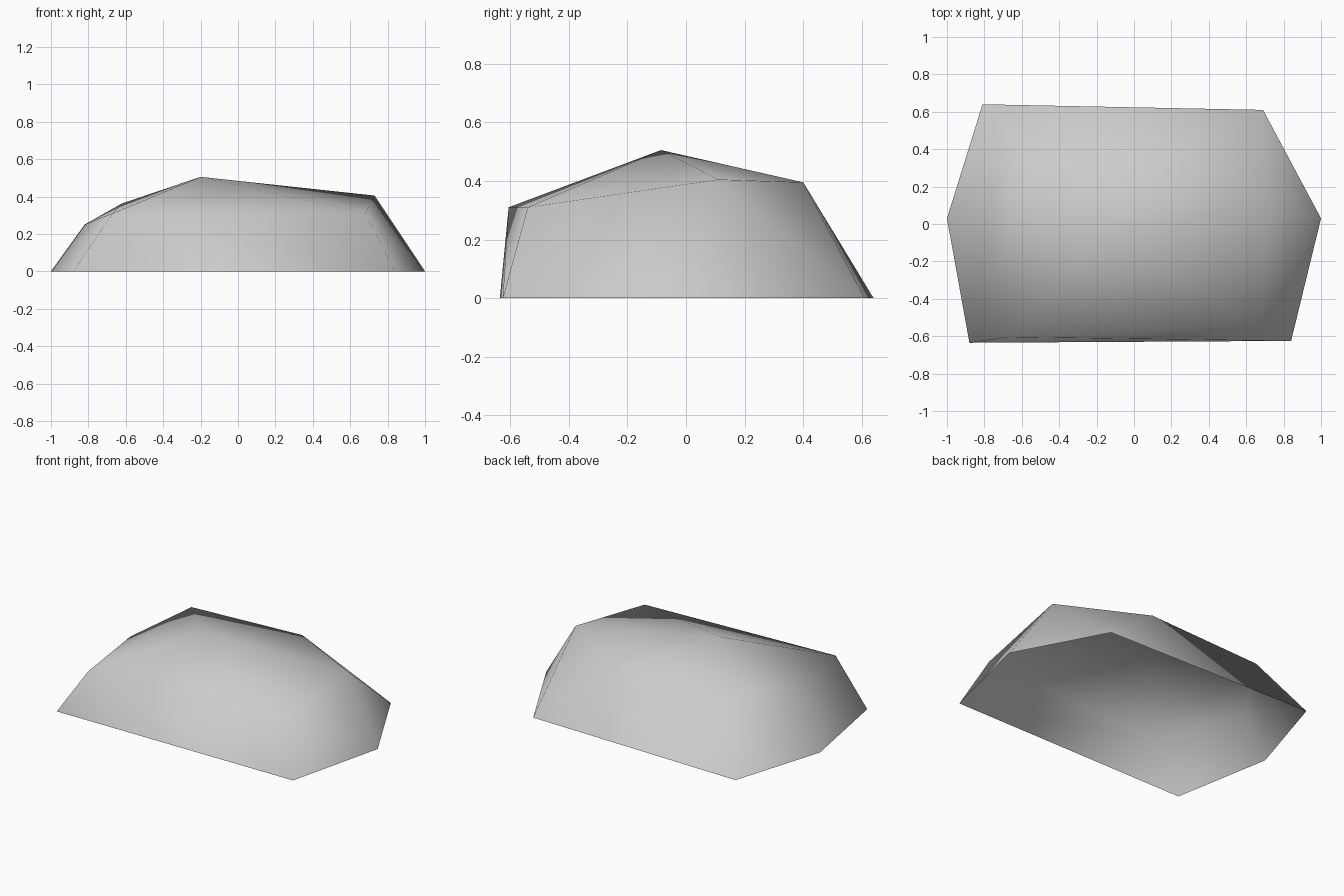
import bpy, bmesh

cube = bpy.data.objects.get("Cube")
if cube:
    bpy.data.objects.remove(cube, do_unlink=True)

# Ground outline of the rock, then the corners of its crown
base_outline = [(-1, .03), (-.81, .64), (.69, .61), (1, .03), (.84, -.625), (-.88, -.635)]
crown = [(.73, .11, .405), (.68, -.54, .31), (-.2, -.085, .505), (.19, .4, .395),
         (-.62, .4, .363), (-.82, .05, .25), (-.67, -.605, .31)]

# Wrap the corners in a faceted shell and leave the underside open
bm = bmesh.new()
for point in [(x, y, 0) for x, y in base_outline] + crown:
    bm.verts.new(point)
bmesh.ops.convex_hull(bm, input=bm.verts)
bmesh.ops.recalc_face_normals(bm, faces=bm.faces)
underside = [f for f in bm.faces if all(v.co.z < .001 for v in f.verts)]
bmesh.ops.delete(bm, geom=underside, context='FACES')
for f in bm.faces:
    f.smooth = True

mesh = bpy.data.meshes.new("rock")
bm.to_mesh(mesh)
bm.free()
rock = bpy.data.objects.new("rock", mesh)
bpy.context.collection.objects.link(rock)

# Plain stone colour
stone = bpy.data.materials.new("stone_grey")
stone.use_nodes = True
color = (.6, .6, .6, 1)
stone.diffuse_color = color
stone.node_tree.nodes["Principled BSDF"].inputs["Base Color"].default_value = color
mesh.materials.append(stone)
